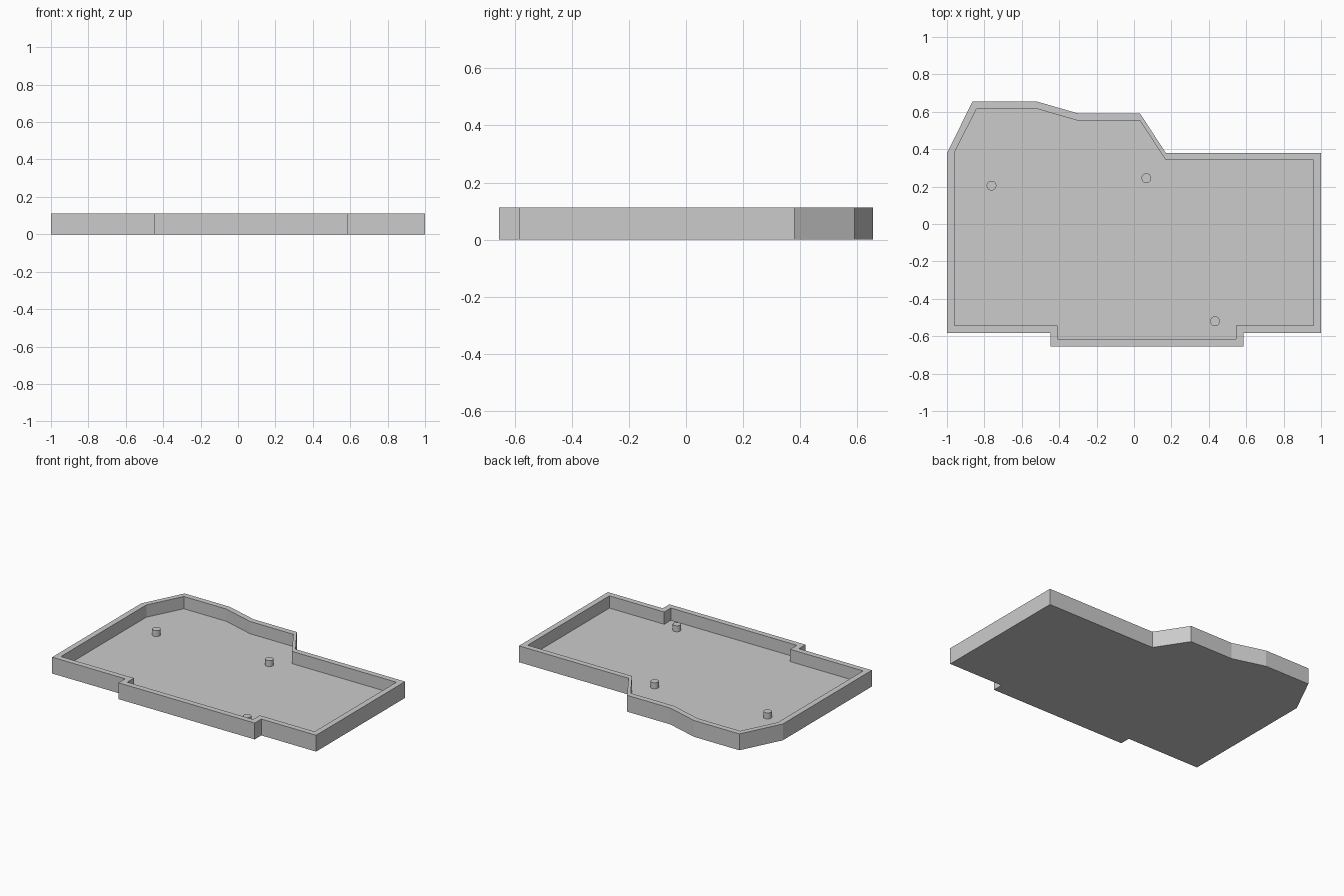
import bpy, bmesh

if "Cube" in bpy.data.objects:
    bpy.data.objects.remove(bpy.data.objects["Cube"])

HEIGHT, FLOOR, WALL = 0.112, 0.028, 0.039
PEG_RADIUS, PEG_TOP = 0.026, 0.069

grey = bpy.data.materials.new("light grey")
grey.diffuse_color = (0.6, 0.6, 0.6, 1)
grey.use_nodes = True
grey.node_tree.nodes["Principled BSDF"].inputs["Base Color"].default_value = grey.diffuse_color

# Outline corners, each with the x and y direction its inner corner moves in
corners = [
    (-1.0, -0.583, 1, 1), (-0.447, -0.583, 1, 1), (-0.447, -0.655, 1, 1),
    (0.585, -0.655, -1, 1), (0.585, -0.583, -1, 1), (1.0, -0.583, -1, 1),
    (1.0, 0.38, -1, -1), (0.17, 0.38, 0, -1), (0.033, 0.59, 0, -1),
    (-0.295, 0.59, 0, -1), (-0.52, 0.655, 0, -1), (-0.863, 0.655, 0.55, -1),
    (-1.0, 0.38, 1, 0),
]
outer = [(x, y) for x, y, _, _ in corners]
inner = [(x + WALL * dx, y + WALL * dy) for x, y, dx, dy in corners]


def finish(bm, name):
    bmesh.ops.recalc_face_normals(bm, faces=bm.faces)
    mesh = bpy.data.meshes.new(name)
    bm.to_mesh(mesh)
    bm.free()
    mesh.materials.append(grey)
    obj = bpy.data.objects.new(name, mesh)
    bpy.context.collection.objects.link(obj)
    return obj


# Tray: underside, outer wall, rim, inner wall and floor as stacked rings
bm = bmesh.new()
rings = [[bm.verts.new((x, y, z)) for x, y in loop]
         for loop, z in ((outer, 0), (outer, HEIGHT), (inner, HEIGHT), (inner, FLOOR))]
for a, b in zip(rings, rings[1:]):
    for i in range(len(a)):
        j = (i + 1) % len(a)
        bm.faces.new((a[i], a[j], b[j], b[i]))
bm.faces.new(rings[0][::-1])
bm.faces.new(rings[-1])
finish(bm, "tray")

# Locating pegs, sunk slightly into the floor
for i, (x, y) in enumerate([(-0.762, 0.205), (0.066, 0.245), (0.433, -0.52)], 1):
    bottom = FLOOR - 0.005
    bpy.ops.mesh.primitive_cylinder_add(
        vertices=32, radius=PEG_RADIUS, depth=PEG_TOP - bottom,
        location=(x, y, (PEG_TOP + bottom) / 2))
    peg = bpy.context.object
    peg.name = f"peg_{i}"
    peg.data.materials.append(grey)
    bpy.ops.object.shade_smooth_by_angle()
